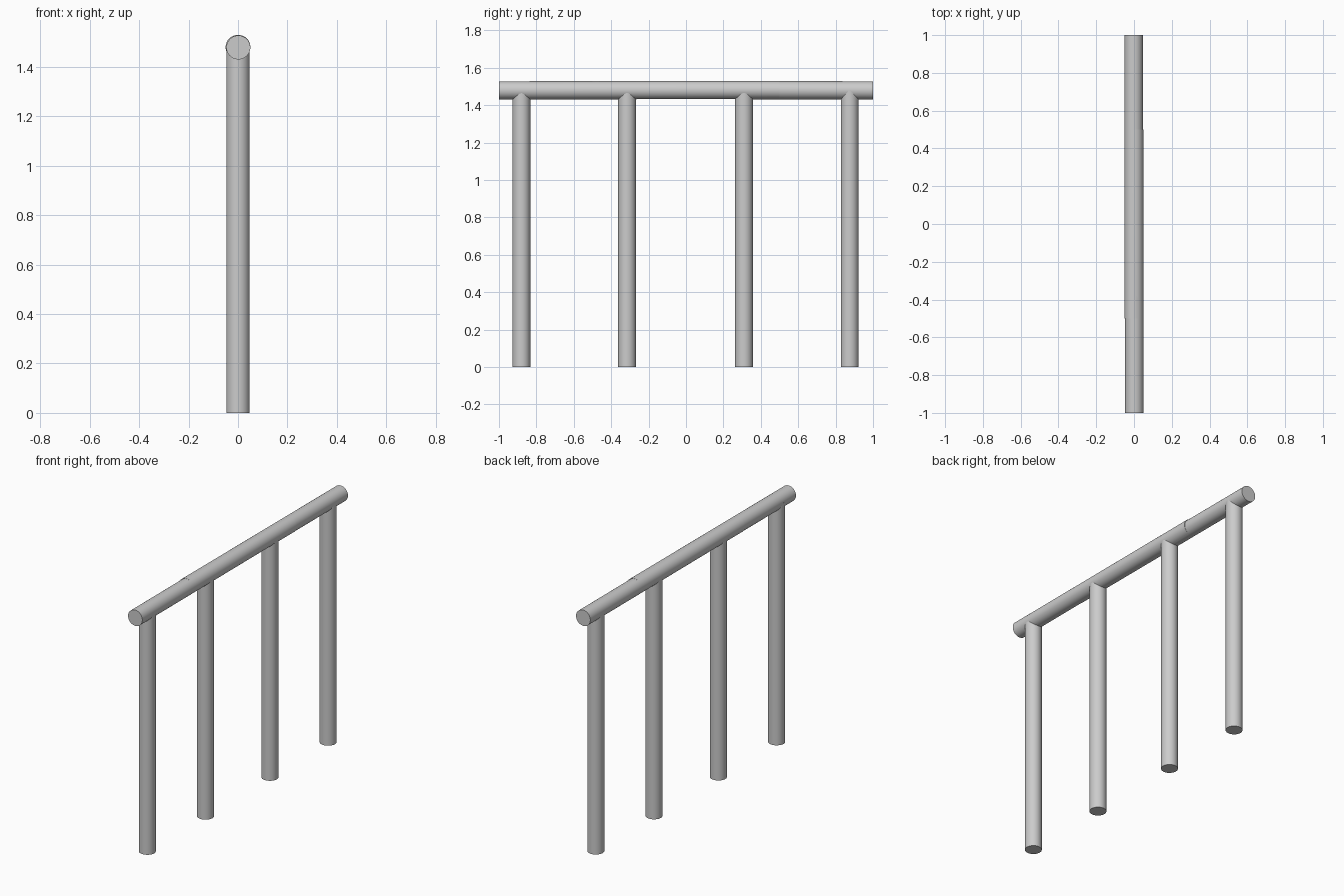
import bpy
import math
from mathutils import Vector

cube = bpy.data.objects.get("Cube")
if cube:
    bpy.data.objects.remove(cube, do_unlink=True)

GREY = (0.6, 0.6, 0.6, 1)
metal = bpy.data.materials.new("light_grey")
metal.use_nodes = True
metal.diffuse_color = GREY
metal.node_tree.nodes["Principled BSDF"].inputs["Base Color"].default_value = GREY


def tube(name, start, end, radius):
    """Closed smooth cylinder running from start to end."""
    start, end = Vector(start), Vector(end)
    axis = end - start
    bpy.ops.mesh.primitive_cylinder_add(
        vertices=48, radius=radius, depth=axis.length, location=(start + end) / 2,
        rotation=axis.to_track_quat("Z", "Y").to_euler())
    obj = bpy.context.object
    obj.name = name
    obj.data.materials.append(metal)
    bpy.ops.object.shade_smooth_by_angle(angle=math.radians(35))
    return obj


# Upright posts, ending inside the rail
for i, y in enumerate((-0.88, -0.315, 0.31, 0.875)):
    tube(f"post_{i + 1}", (0, y, 0), (0, y, 1.48), 0.0475)

# Top rail: two overlapping lengths, each rising slightly towards its inner end
for name, side in (("front_rail", 1), ("back_rail", -1)):
    x = 0.0015 * side
    tube(name, (x, -side, 1.479), (x, 0.5 * side, 1.481), 0.0485)
